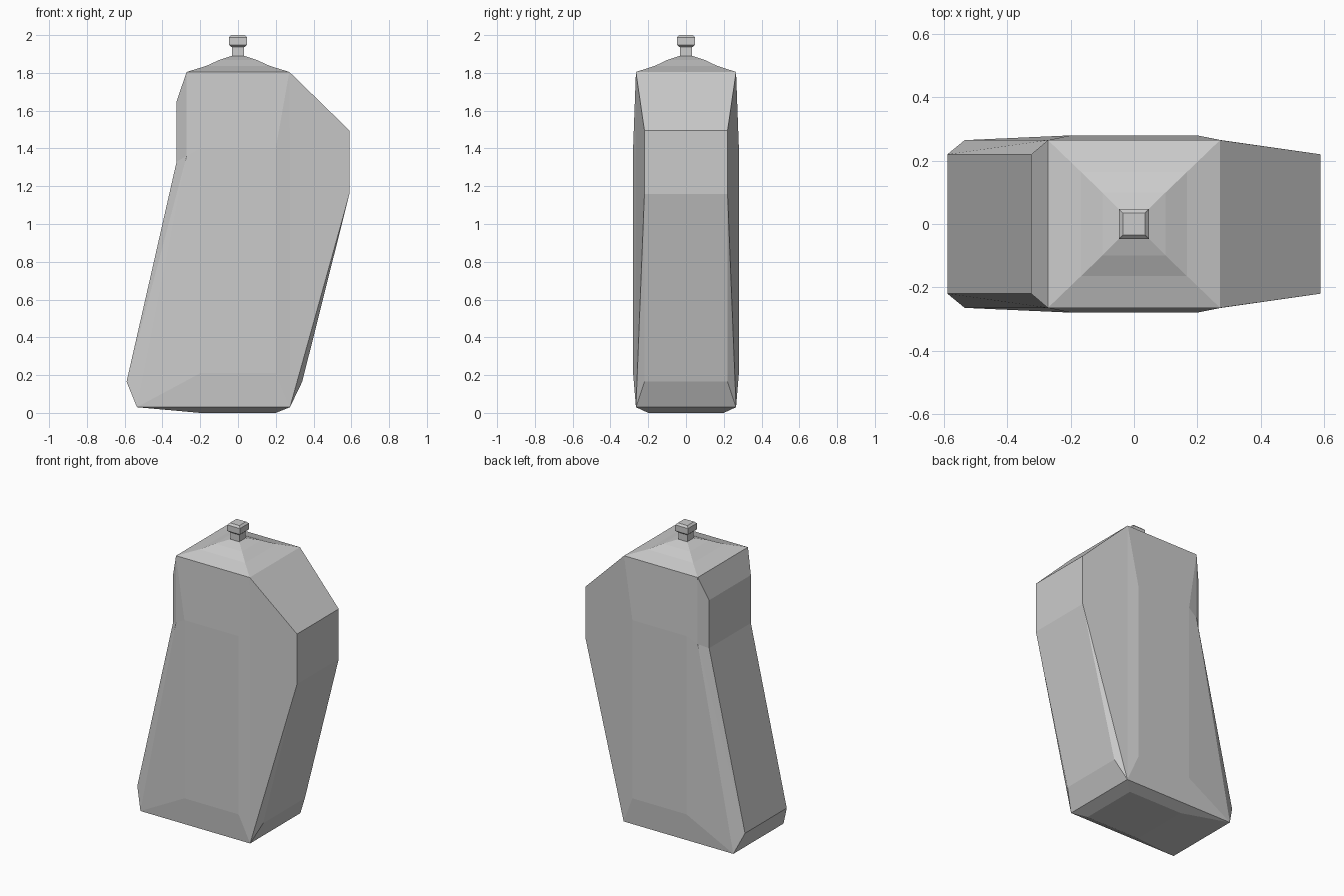
import bpy
import bmesh

cube = bpy.data.objects.get("Cube")
if cube:
    bpy.data.objects.remove(cube, do_unlink=True)

# Single plain grey
grey = bpy.data.materials.new("light_grey")
grey.use_nodes = True
colour = (0.6, 0.6, 0.6, 1)
grey.diffuse_color = colour
grey.node_tree.nodes["Principled BSDF"].inputs["Base Color"].default_value = colour


def add_object(name, bm):
    bmesh.ops.recalc_face_normals(bm, faces=bm.faces)
    mesh = bpy.data.meshes.new(name)
    bm.to_mesh(mesh)
    bm.free()
    mesh.materials.append(grey)
    obj = bpy.data.objects.new(name, mesh)
    bpy.context.scene.collection.objects.link(obj)
    return obj


def loft(name, rings):
    """Stack of rectangular rings given as (half x, half y, z), capped at both ends."""
    bm = bmesh.new()
    loops = [[bm.verts.new((sx * rx, sy * ry, z))
              for sx, sy in ((-1, -1), (1, -1), (1, 1), (-1, 1))]
             for rx, ry, z in rings]
    for low, high in zip(loops, loops[1:]):
        for i in range(4):
            j = (i + 1) % 4
            bm.faces.new((low[i], low[j], high[j], high[i]))
    bm.faces.new(loops[0])
    bm.faces.new(loops[-1])
    return add_object(name, bm)


# Body corner points on one half, as (x, depth, z); l = left edge, r = right edge of the front
RIM, SIDE, PANEL = 0.265, 0.22, 0.28
POINTS = {
    "base_l": (-0.2, 0.2, 0), "base_r": (0.2, 0.2, 0),
    "foot_l": (-0.535, RIM, 0.03), "foot_r": (0.275, RIM, 0.03),
    "low_l": (-0.59, SIDE, 0.165), "low_r": (0.34, SIDE, 0.165),
    "mid_l": (-0.325, SIDE, 1.33), "mid_r": (0.59, SIDE, 1.16),
    "high_l": (-0.325, SIDE, 1.65), "high_r": (0.59, SIDE, 1.495),
    "rim_l": (-0.272, RIM, 1.36), "rim_r": (0.275, RIM, 1.35),
    "top_l": (-0.272, RIM, 1.805), "top_r": (0.272, RIM, 1.805),
    "panel_low_l": (-0.2, PANEL, 0.21), "panel_low_r": (0.2, PANEL, 0.21),
    "panel_high_l": (-0.2, PANEL, 1.4), "panel_high_r": (0.2, PANEL, 1.4),
}

# Faces spanning the front and back, listed by row
CENTRE = ("base", "foot", "panel_low", "panel_high", "top")
# Faces at each edge of the front and back
EDGE = ("foot panel_low panel_high rim", "rim panel_high top", "rim top high mid")
# The twisting strip folds opposite ways on the two edges
STRIP = {"_l": ("foot low rim", "low mid rim"),
         "_r": ("foot low mid", "foot mid rim")}
# Outline that joins front to back
OUTLINE = ("base", "foot", "low", "mid", "high", "top")

bm = bmesh.new()
half = {s: {n: bm.verts.new((x, s * d, z)) for n, (x, d, z) in POINTS.items()}
        for s in (-1, 1)}
for v in half.values():
    for a, b in zip(CENTRE, CENTRE[1:]):
        bm.faces.new((v[a + "_l"], v[a + "_r"], v[b + "_r"], v[b + "_l"]))
    for e in ("_l", "_r"):
        for face in EDGE + STRIP[e]:
            bm.faces.new([v[n + e] for n in face.split()])
front, back = half[-1], half[1]
for e in ("_l", "_r"):
    for a, b in zip(OUTLINE, OUTLINE[1:]):
        bm.faces.new((front[a + e], back[a + e], back[b + e], front[b + e]))
for n in ("base", "top"):
    bm.faces.new((front[n + "_l"], front[n + "_r"], back[n + "_r"], back[n + "_l"]))
add_object("bottle_body", bm)

# Sloping shoulder, neck and cap
loft("shoulder", [(0.272, RIM, 1.805), (0.168, 0.165, 1.837),
                  (0.1, 0.1, 1.868), (0.035, 0.035, 1.89)])
loft("neck", [(0.032, 0.032, 1.88), (0.032, 0.032, 1.945)])
loft("cap", [(0.036, 0.036, 1.938), (0.047, 0.047, 1.948),
             (0.047, 0.047, 1.988), (0.035, 0.035, 2.0)])
